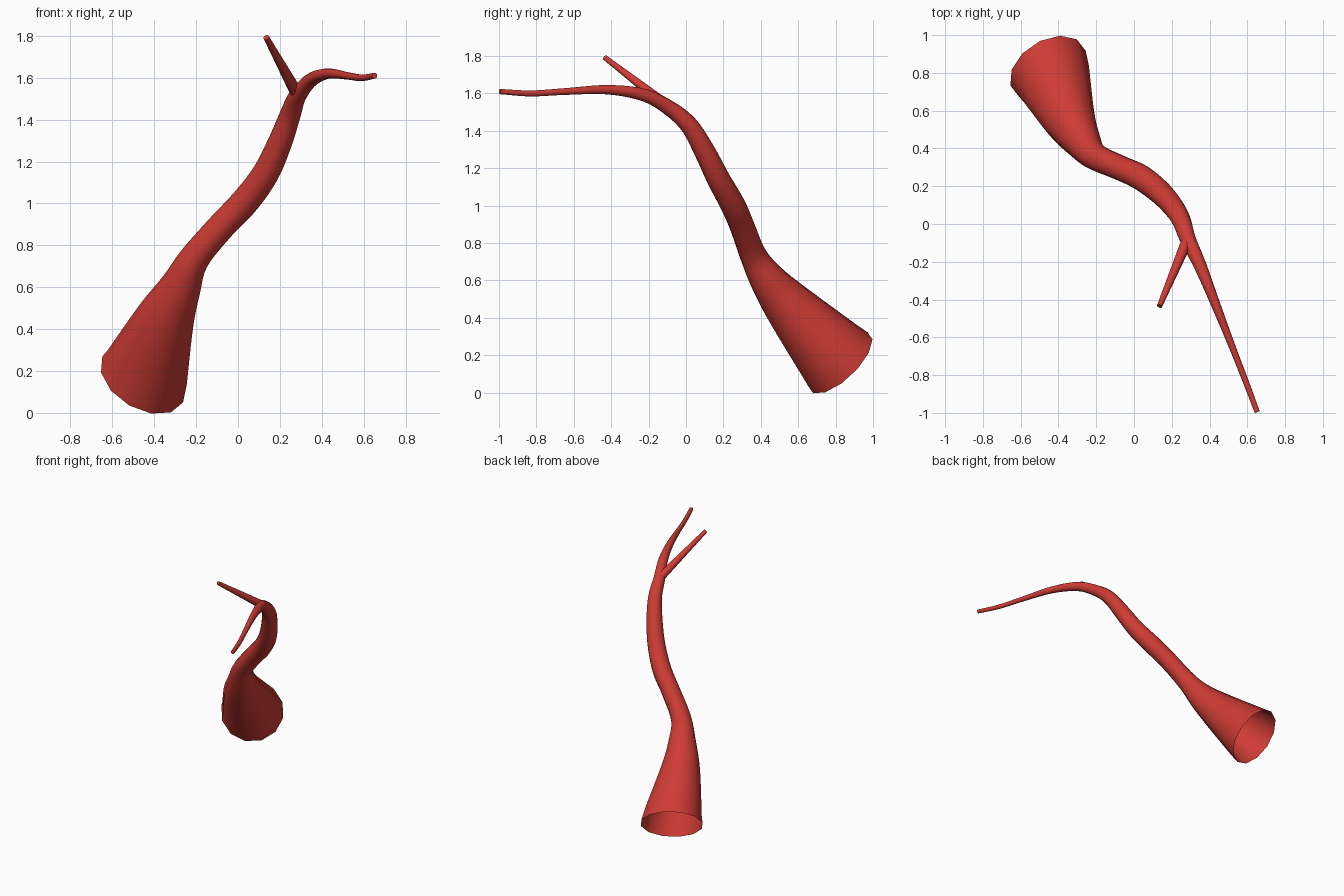
import bpy
import bmesh
import math
from mathutils import Vector

if "Cube" in bpy.data.objects:
    bpy.data.objects.remove(bpy.data.objects["Cube"], do_unlink=True)

SIDES = 12

# Single flat colour
red = bpy.data.materials.new("warm_red")
red.use_nodes = True
colour = (0.62, 0.045, 0.035, 1)
red.diffuse_color = colour
red.node_tree.nodes["Principled BSDF"].inputs["Base Color"].default_value = colour


def spline(points, steps):
    """Smooth path through (x, y, z, radius) points."""
    pts = [Vector(p) for p in points]
    pts = [2 * pts[0] - pts[1]] + pts + [2 * pts[-1] - pts[-2]]
    path = []
    for a, b, c, d in zip(pts, pts[1:], pts[2:], pts[3:]):
        for i in range(steps):
            t = i / steps
            path.append(0.5 * (2 * b + (c - a) * t + (2 * a - 5 * b + 4 * c - d) * t ** 2
                               + (3 * b - a - 3 * c + d) * t ** 3))
    return path + [pts[-2]]


def tapered_tube(name, points, steps, start_dir=None):
    """Sweep a ring along the path; the start is open and the tip is closed."""
    path = spline(points, steps)
    centres = [p.to_3d() for p in path]
    bm = bmesh.new()
    rings, last, side = [], None, None
    for i, p in enumerate(path):
        tangent = (centres[min(i + 1, len(path) - 1)] - centres[max(i - 1, 0)]).normalized()
        if i == 0 and start_dir:
            tangent = Vector(start_dir).normalized()
        if side is None:
            side = tangent.orthogonal()
        else:
            side.rotate(last.rotation_difference(tangent))
        side = (side - tangent * side.dot(tangent)).normalized()
        up = tangent.cross(side)
        last = tangent
        ring = []
        for k in range(SIDES):
            a = math.tau * k / SIDES
            ring.append(bm.verts.new(centres[i] + p.w * (side * math.cos(a) + up * math.sin(a))))
        rings.append(ring)
    for lower, upper in zip(rings, rings[1:]):
        for k in range(SIDES):
            n = (k + 1) % SIDES
            bm.faces.new((lower[k], lower[n], upper[n], upper[k]))
    bm.faces.new(rings[-1])
    mesh = bpy.data.meshes.new(name)
    bm.to_mesh(mesh)
    bm.free()
    mesh.materials.append(red)
    obj = bpy.data.objects.new(name, mesh)
    bpy.context.collection.objects.link(obj)
    bpy.ops.object.select_all(action="DESELECT")
    obj.select_set(True)
    bpy.context.view_layer.objects.active = obj
    bpy.ops.object.shade_smooth_by_angle(angle=math.radians(45))
    return obj


# Main stem: wide open mouth, winding up to a thin tip
tapered_tube("main_stem", [
    (-0.455, 0.825, 0.16, 0.222),
    (-0.35, 0.57, 0.44, 0.145),
    (-0.275, 0.44, 0.60, 0.10),
    (-0.21, 0.36, 0.735, 0.073),
    (-0.08, 0.30, 0.89, 0.067),
    (0.03, 0.25, 1.005, 0.068),
    (0.13, 0.175, 1.14, 0.064),
    (0.20, 0.10, 1.29, 0.058),
    (0.25, 0.02, 1.425, 0.05),
    (0.285, -0.08, 1.515, 0.042),
    (0.35, -0.22, 1.59, 0.034),
    (0.43, -0.42, 1.62, 0.025),
    (0.52, -0.65, 1.61, 0.018),
    (0.59, -0.83, 1.60, 0.016),
    (0.652, -0.995, 1.61, 0.014),
], 5, (0.40, -0.63, 0.66))

# Straight side branch near the bend
tapered_tube("side_branch", [
    (0.287, -0.075, 1.515, 0.031),
    (0.135, -0.435, 1.793, 0.014),
], 4)
